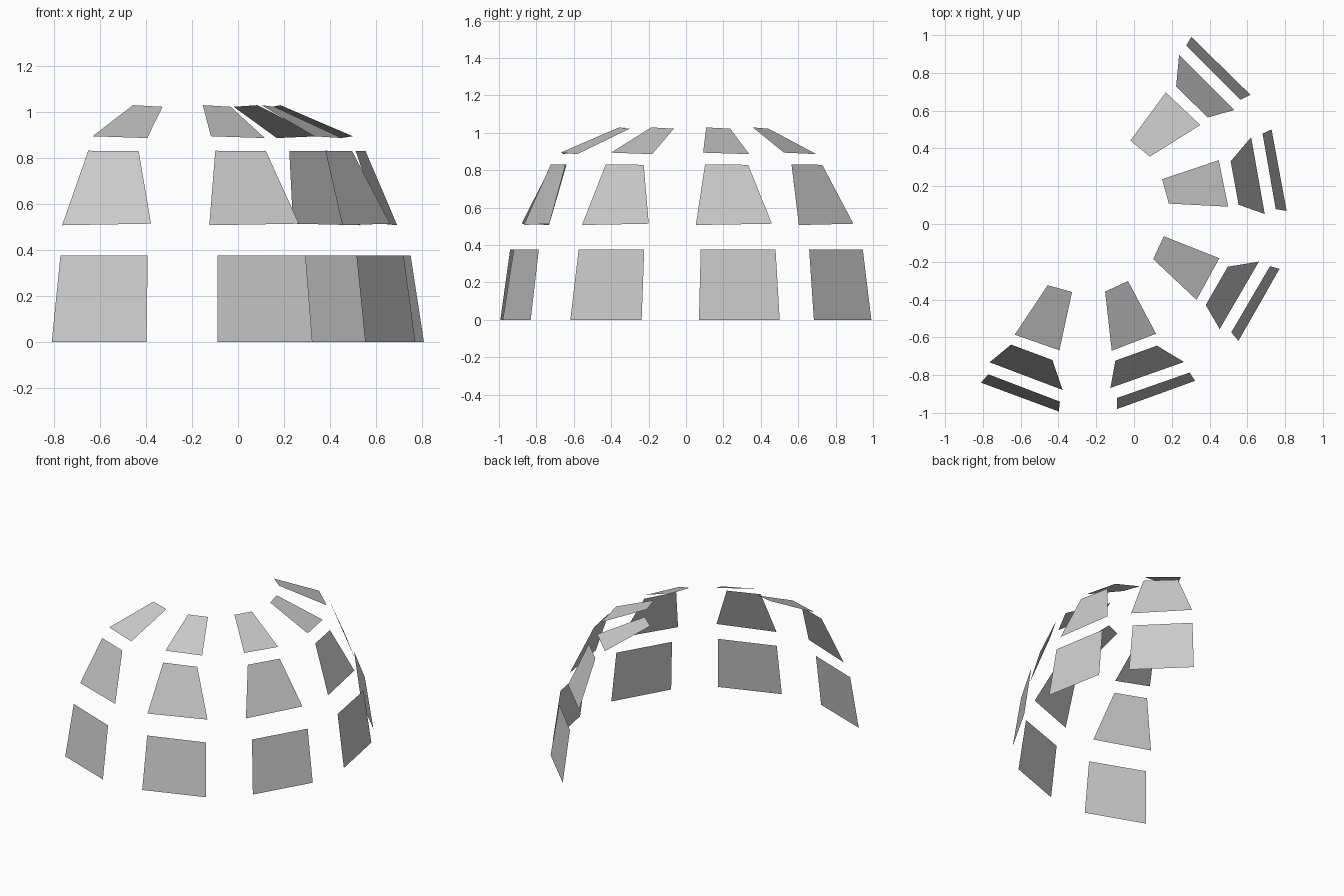
import bpy
from math import radians
from mathutils import Matrix

if "Cube" in bpy.data.objects:
    bpy.data.objects.remove(bpy.data.objects["Cube"])

# Each panel is a flat trapezoid: corners as (outward, sideways, up) from the dome axis
PANELS = {
    "lower_panel": [(1.048, -0.201, 0), (1.049, 0.238, 0),
                    (0.998, 0.225, 0.376), (0.993, -0.181, 0.376)],
    "middle_panel": [(0.931, -0.196, 0.507), (0.935, 0.217, 0.514),
                     (0.805, 0.112, 0.829), (0.804, -0.122, 0.831)],
    "upper_panel": [(0.748, -0.122, 0.894), (0.744, 0.129, 0.886),
                    (0.431, 0.085, 1.022), (0.442, -0.048, 1.029)],
}
# Columns of the partial dome, turned about its axis
ANGLES = [-110.2, -70, -29.6, 10.6, 45.7]
AXIS = Matrix.Translation((-0.259, 0.074, 0))


def add_panel(name, corners, matrix):
    mesh = bpy.data.meshes.new(name)
    mesh.from_pydata([matrix @ v.to_3d() if hasattr(v, "to_3d") else v for v in corners],
                     [], [(0, 1, 2, 3)])
    mesh.transform(matrix)
    obj = bpy.data.objects.new(name, mesh)
    bpy.context.collection.objects.link(obj)


# Three panels stacked in every column
for i, angle in enumerate(ANGLES, 1):
    turn = AXIS @ Matrix.Rotation(radians(angle), 4, 'Z')
    for name, corners in PANELS.items():
        add_panel(f"{name}_{i}", corners, turn)
